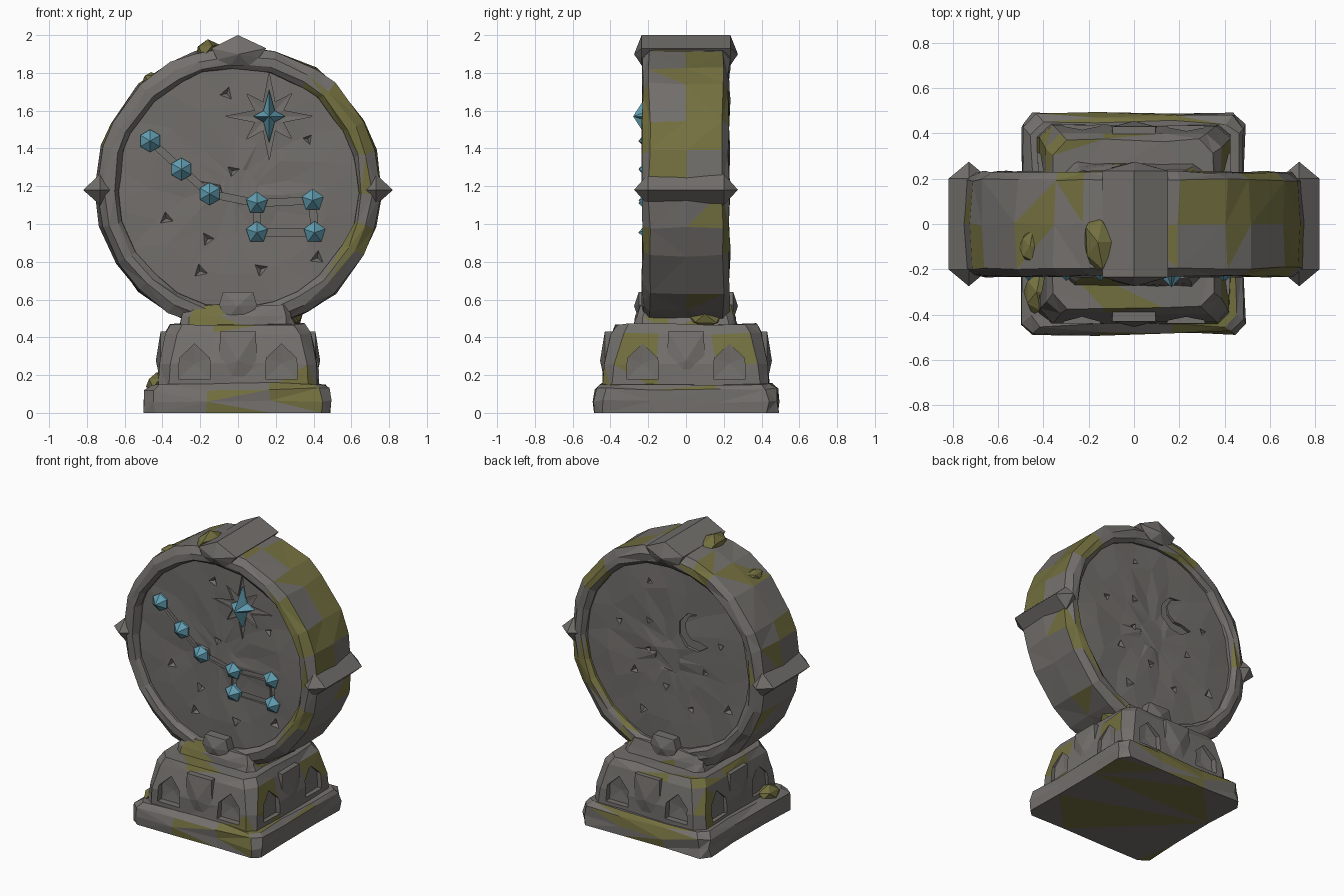
import bpy, bmesh, random
from math import sin, cos, pi, atan2, hypot
from mathutils import Vector, noise

if "Cube" in bpy.data.objects:
    bpy.data.objects.remove(bpy.data.objects["Cube"])

random.seed(7)
CZ = 1.19  # height of the disc centre


def material(name, color):
    m = bpy.data.materials.new(name)
    m.diffuse_color = (*color, 1)
    m.use_nodes = True
    m.node_tree.nodes["Principled BSDF"].inputs["Base Color"].default_value = m.diffuse_color
    return m


STONE = material("stone", (0.17, 0.16, 0.15))
MOSS = material("moss", (0.17, 0.16, 0.05))
GEM = material("crystal", (0.12, 0.34, 0.44))


def finish(name, bm, mats, moss=None):
    bmesh.ops.triangulate(bm, faces=[f for f in bm.faces if len(f.verts) > 3])
    bmesh.ops.recalc_face_normals(bm, faces=bm.faces)
    if moss is not None:
        for f in bm.faces:
            if noise.noise(f.calc_center_median() * 4 + Vector((3, 1, 5))) > moss:
                f.material_index = 1
    me = bpy.data.meshes.new(name)
    bm.to_mesh(me)
    bm.free()
    for m in mats:
        me.materials.append(m)
    ob = bpy.data.objects.new(name, me)
    bpy.context.collection.objects.link(ob)
    return ob


def loft(name, loops, jitter=(0, 0, 0), cyclic=False, moss=0.3):
    """Skin closed loops of points, roughened like hewn stone."""
    bm = bmesh.new()
    rough = lambda p: [c + random.uniform(-j, j) for c, j in zip(p, jitter)]
    rows = []
    for loop in loops:
        row = [bm.verts.new(rough(p)) for p in loop]
        for v, p in zip(row, loop):
            v.co.z = 0 if p[2] == 0 else v.co.z
        rows.append(row)
    pairs = list(zip(rows, rows[1:]))
    if cyclic:
        pairs.append((rows[-1], rows[0]))
    else:
        bm.faces.new(rows[0])
        bm.faces.new(rows[-1])
    n = len(rows[0])
    for a, b in pairs:
        for i in range(n):
            bm.faces.new((a[i], a[(i + 1) % n], b[(i + 1) % n], b[i]))
    return finish(name, bm, [STONE, MOSS], moss)


def add_prism(bm, outline, y0, y1, tip0=None, tip1=None, turn=0):
    """Prism of an (x, z) outline along y; ends can rise to a point; turn is in quarter turns."""
    cx = sum(p[0] for p in outline) / len(outline)
    cz = sum(p[1] for p in outline) / len(outline)
    c, s = cos(turn * pi / 2), sin(turn * pi / 2)
    vert = lambda x, y, z: bm.verts.new((x * c - y * s, x * s + y * c, z))
    ends = []
    for y, tip in ((y0, tip0), (y1, tip1)):
        ring = [vert(x, y, z) for x, z in outline]
        ends.append(ring)
        if tip is None:
            bm.faces.new(ring)
        else:
            apex = vert(cx, tip, cz)
            for i in range(len(ring)):
                bm.faces.new((ring[i - 1], ring[i], apex))
    a, b = ends
    for i in range(len(a)):
        bm.faces.new((a[i - 1], a[i], b[i], b[i - 1]))


def prism(name, outline, *args, mats=(STONE,), **kw):
    bm = bmesh.new()
    add_prism(bm, outline, *args, **kw)
    return finish(name, bm, mats)


def carve(target, bm):
    cutter = finish("cutter", bm, [STONE])
    cutter.hide_render = True
    mod = target.modifiers.new("carve", 'BOOLEAN')
    mod.operation, mod.object, mod.solver = 'DIFFERENCE', cutter, 'EXACT'
    mod.use_self = True
    bpy.context.view_layer.objects.active = target
    bpy.ops.object.modifier_apply(modifier=mod.name)
    bpy.data.objects.remove(cutter)


def rect_loop(z, hx, hy, cut):
    """Rectangle with cut corners and extra points along its sides."""
    quarter = [(hx, -hy + cut), (hx, -hy * .35), (hx, hy * .35), (hx, hy - cut),
               (hx - cut, hy), (hx * .35, hy)]
    pts = quarter + [(-hx * .35, hy), (-hx + cut, hy)]
    return [(x, y, z) for x, y in pts] + [(-x, -y, z) for x, y in pts]


def ngon(x, z, r, n, a0=pi / 2):
    return [(x + r * cos(a0 + i * 2 * pi / n), z + r * sin(a0 + i * 2 * pi / n)) for i in range(n)]


# Stepped base
loft("base_slab", [rect_loop(*p) for p in (
    (0, .49, .485, .05), (.06, .49, .485, .05), (.125, .488, .48, .05), (.155, .455, .45, .05))],
    (.011, .011, .008), moss=.2)
pedestal = loft("pedestal", [rect_loop(*p) for p in (
    (.12, .425, .44, .05), (.26, .42, .44, .06), (.42, .385, .395, .06), (.47, .355, .37, .06))],
    (.008, .008, .006), moss=.22)
loft("neck", [rect_loop(*p) for p in (
    (.44, .31, .28, .05), (.51, .29, .26, .04), (.57, .27, .235, .04))], (.01, .01, .006), moss=.1)

# Arched niches and centre pilasters on all four pedestal sides
bm = bmesh.new()
for turn in range(4):
    for x in (-.23, .23):
        arch = [(x - .085, .18), (x + .085, .18), (x + .08, .29), (x, .365), (x - .08, .29)]
        add_prism(bm, arch, -.55, -.395, tip1=-.385, turn=turn)
carve(pedestal, bm)
for turn, side in enumerate(("front", "right", "back", "left")):
    d = .43 if turn % 2 == 0 else .41
    prism("pilaster_" + side, [(-.05, .16), (.05, .16), (.1, .24), (.095, .43), (-.095, .43), (-.1, .24)],
          -d, -.3, tip0=-d - .025, turn=turn)

# Disc rim: a rough profile swept round the circle
profile = [(.635, -.15), (.635, -.205), (.66, -.23), (.705, -.228), (.752, -.195), (.757, 0),
           (.752, .195), (.705, .228), (.66, .23), (.635, .205), (.635, .15)]
N = 24
angles = [(i + random.uniform(-.2, .2)) * 2 * pi / N for i in range(N)]
loft("disc_rim", [[(r * sin(a), y, CZ + r * cos(a)) for r, y in profile] for a in angles],
     (.009, .007, .009), cyclic=True, moss=.27)

# Sunken disc panel, rough on both faces
rings = [(.1, -.188), (.27, -.188), (.47, -.19), (.67, -.185),
         (.67, .185), (.47, .19), (.27, .188), (.1, .188)]
panel = loft("disc_panel", [[(p[0], y, p[1]) for p in ngon(0, CZ, r, 18, k * .17)]
                            for k, (r, y) in enumerate(rings)], (.02, .007, .02), moss=2)

# Carvings: constellation lines, star halo, crescent on the back, small chips
stars = [(-.465, 1.44), (-.3, 1.29), (-.15, 1.16), (.1, 1.11), (.395, 1.125), (.405, .955), (.1, .955)]
links = [(0, 1), (1, 2), (2, 3), (3, 4), (4, 5), (5, 6), (6, 3)]
bm = bmesh.new()
for i, j in links:
    (x0, z0), (x1, z1) = stars[i], stars[j]
    d = hypot(x1 - x0, z1 - z0)
    ox, oz = (z0 - z1) / d * .018, (x1 - x0) / d * .018
    add_prism(bm, [(x0 + ox, z0 + oz), (x0 - ox, z0 - oz), (x1 - ox, z1 - oz), (x1 + ox, z1 + oz)],
              -.26, -.173)
halo = [.23, .08, .17, .08] * 4
add_prism(bm, [(.165 + r * sin(i * pi / 8), 1.57 + r * cos(i * pi / 8)) for i, r in enumerate(halo)],
          -.26, -.176, tip1=-.168)
moon = [(-.2 + .13 * cos(a), 1.4 + .13 * sin(a)) for a in [(-.8 + i * .23) * pi for i in range(7)]]
moon += [(-.21 + .09 * cos(a), 1.43 + .09 * sin(a)) for a in [(.5 - i * .22) * pi for i in range(6)]]
add_prism(bm, moon, .172, .26)
chips = [(-.06, 1.69), (-.03, 1.28), (-.16, .92), (-.38, 1.03), (.37, 1.45), (.42, .82), (-.2, .75), (.12, .76)]
for x, z in chips:
    add_prism(bm, ngon(x, z, random.uniform(.03, .045), 3, random.uniform(0, 6)), -.26, -.19, tip1=-.165)
for k in range(13):
    a, r = k * 2.4, .16 + .031 * k
    x, z = r * cos(a), CZ + r * sin(a)
    if hypot(x + .2, z - 1.4) > .19:
        add_prism(bm, ngon(x, z, random.uniform(.025, .045), 3, a), .19, .26, tip0=.165)
carve(panel, bm)

# Crystals
for i, (x, z) in enumerate(stars):
    prism(f"small_crystal_{i + 1}", ngon(x, z, .06, 6 if i < 3 else 5), -.2, -.17, tip0=-.252, mats=(GEM,))
prism("large_crystal", [(.165, 1.71), (.195, 1.6), (.25, 1.57), (.195, 1.54), (.165, 1.43),
                        (.135, 1.54), (.08, 1.57), (.135, 1.6)], -.19, -.165, tip0=-.28, mats=(GEM,))

# Clasps across the rim: top, both sides and bottom
prism("top_clasp", [(-.14, 1.93), (-.11, 1.87), (-.04, 1.84), (.06, 1.84), (.11, 1.88), (.15, 1.93), (0, 2.0)],
      -.235, .235, -.275, .275)
for s, side in ((-1, "left"), (1, "right")):
    prism("clasp_" + side, [(s * .82, 1.18), (s * .73, 1.265), (s * .64, 1.18), (s * .73, 1.1)],
          -.2, .2, -.275, .275)
prism("bottom_clasp", [(-.08, .64), (.08, .64), (.1, .57), (.06, .49), (-.06, .49), (-.1, .57)],
      -.25, .25, -.275, .275)

# Moss clumps over the rim top
for name, x, z, y, r in (("moss_top", -.16, 1.915, -.08, .06), ("moss_edge", -.46, 1.77, -.1, .04),
                         ("moss_neck", .28, .5, .1, .05), ("moss_base", -.43, .16, -.3, .05)):
    bm = bmesh.new()
    bmesh.ops.create_icosphere(bm, subdivisions=1, radius=r)
    for v in bm.verts:
        v.co = Vector((v.co.x * 1.3, v.co.y * 2.2, v.co.z)) * random.uniform(.8, 1.1) + Vector((x, y, z))
    finish(name, bm, [MOSS])
